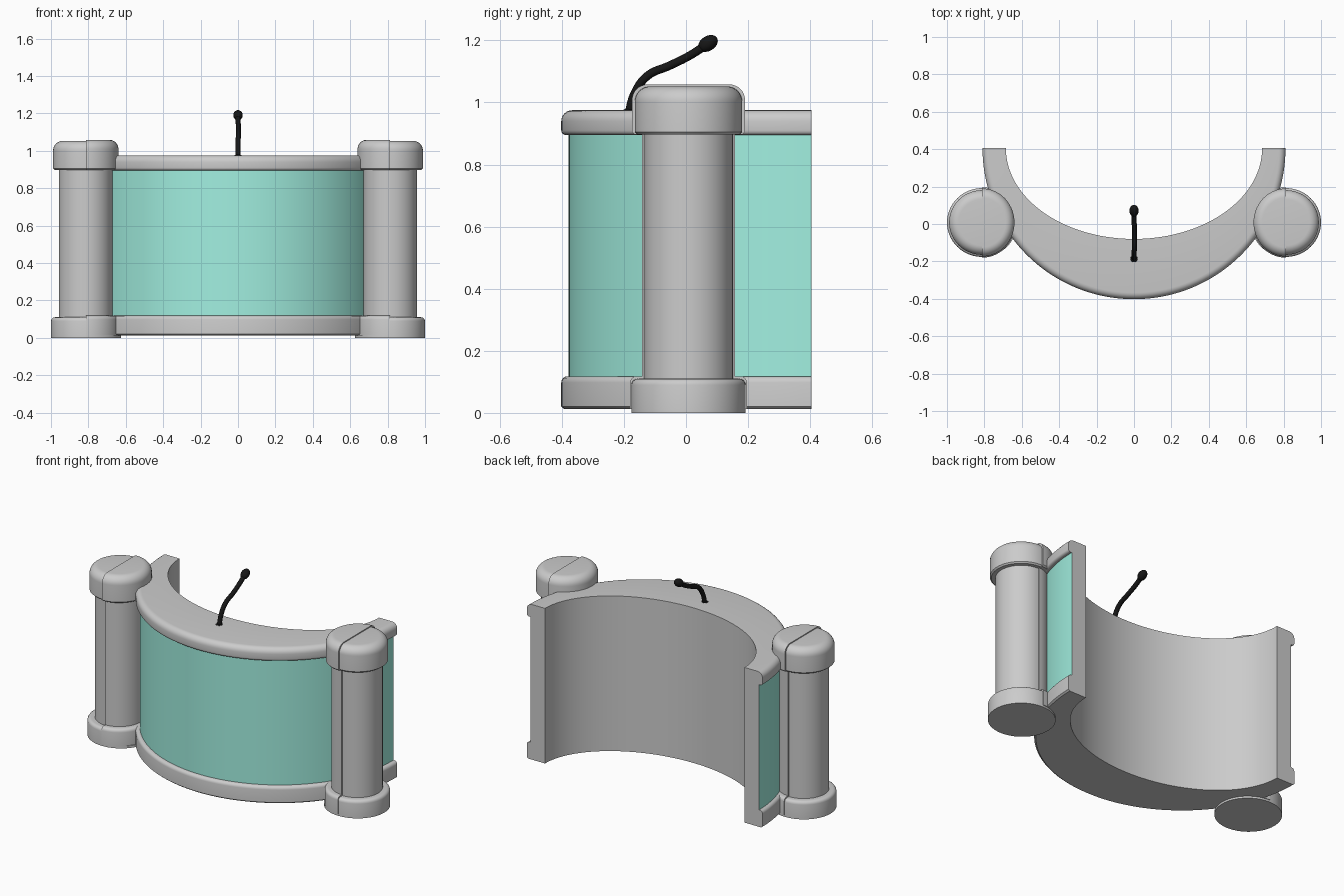
import bpy, bmesh, math
from mathutils import Vector

if "Cube" in bpy.data.objects:
    bpy.data.objects.remove(bpy.data.objects["Cube"])


def material(name, color):
    m = bpy.data.materials.new(name)
    m.diffuse_color = color
    m.use_nodes = True
    m.node_tree.nodes["Principled BSDF"].inputs["Base Color"].default_value = m.diffuse_color
    return m


teal = material("teal_panel", (0.36, 0.87, 0.75, 1))
black = material("black_plastic", (0.008, 0.008, 0.008, 1))
grey = material("grey_plain", (0.8, 0.8, 0.8, 1))


def finish(name, bm, mats=()):
    bmesh.ops.remove_doubles(bm, verts=bm.verts, dist=1e-5)
    bmesh.ops.recalc_face_normals(bm, faces=bm.faces)
    me = bpy.data.meshes.new(name)
    bm.to_mesh(me)
    bm.free()
    ob = bpy.data.objects.new(name, me)
    bpy.context.collection.objects.link(ob)
    for m in mats:
        me.materials.append(m)
    bpy.ops.object.select_all(action='DESELECT')
    ob.select_set(True)
    bpy.context.view_layer.objects.active = ob
    bpy.ops.object.shade_smooth_by_angle(angle=math.radians(35))
    return ob


def arc(r, z, rad, a0, a1, n=6):
    """Profile points of a rounded corner centred at (r, z)."""
    return [(r + rad * math.cos(math.radians(a0 + (a1 - a0) * i / n)),
             z + rad * math.sin(math.radians(a0 + (a1 - a0) * i / n))) for i in range(n + 1)]


# Curved counter: outer trims, recessed panel, thick top and elliptical inner wall
outer = (arc(-0.035, 0.94, 0.035, 90, 0) + arc(-0.015, 0.91, 0.015, 0, -90, 4)
         + [(-0.024, 0.895), (-0.024, 0.118)]
         + arc(-0.02, 0.098, 0.02, 90, 0, 4) + [(0, 0.02), (-0.01, 0.012)])
panel_index = outer.index((-0.024, 0.895))
bm = bmesh.new()
rings = []
N = 72
for i in range(N + 1):
    t = math.pi + math.pi * i / N
    c, s = math.cos(t), math.sin(t)
    ring = [bm.verts.new(((0.81 + d) * c, 0.405 + (0.807 + d) * s, z)) for d, z in outer]
    ring += [bm.verts.new((0.685 * c, 0.405 + 0.485 * s, z)) for z in (0.012, 0.975)]
    rings.append(ring)
for a, b in zip(rings, rings[1:]):
    for k in range(len(a)):
        j = (k + 1) % len(a)
        f = bm.faces.new((a[k], a[j], b[j], b[k]))
        f.material_index = 1 if k == panel_index else 0
bm.faces.new(rings[0])
bm.faces.new(rings[-1])
finish("curved_counter", bm, (grey, teal))


# Columns: each is two half turnings that meet along a seam
def half_turning(name, profile, cx, cy, direction, sx=1.0, n=28):
    bm = bmesh.new()
    rows = []
    for i in range(n + 1):
        a = -math.pi / 2 + math.pi * i / n
        rows.append([bm.verts.new((cx + direction * sx * r * math.cos(a),
                                   cy + r * math.sin(a), z)) for r, z in profile])
    for a, b in zip(rows, rows[1:]):
        for k in range(len(profile) - 1):
            bm.faces.new((a[k], a[k + 1], b[k + 1], b[k]))
    bm.faces.new(rows[0] + rows[-1][::-1])
    return finish(name, bm)


def column_profile(base, shaft, cap, z0, zb, top, rad):
    return ([(0, z0), (base, z0)] + arc(base - 0.02, zb - 0.02, 0.02, 0, 90, 4)
            + [(shaft, zb), (shaft, 0.897), (cap - 0.008, 0.897), (cap, 0.905)]
            + arc(cap - rad, top - rad, rad, 0, 90, 8) + [(0, top)])


outer_half = column_profile(0.184, 0.143, 0.173, 0.0, 0.11, 1.052, 0.05)
inner_half = column_profile(0.188, 0.15, 0.182, 0.012, 0.118, 1.058, 0.05)
for side, label in ((-1, "left"), (1, "right")):
    half_turning(label + "_column_outer_half", outer_half, side * 0.812, 0.008, side, 1.02)
    half_turning(label + "_column_inner_half", inner_half, side * 0.812, 0.008, -side, 0.95)
    # Thin foot under the inner half
    half_turning(label + "_foot", [(0, 0), (0.184, 0), (0.184, 0.014), (0, 0.014)],
                 side * 0.812, 0.008, -side, 1.02)

# Gooseneck microphone stem
cu = bpy.data.curves.new("stem_path", 'CURVE')
cu.dimensions = '3D'
cu.bevel_depth = 0.0135
cu.bevel_resolution = 4
cu.use_fill_caps = True
path = [(0, -0.185, 0.965), (0, -0.165, 1.03), (0.002, -0.125, 1.085), (0.003, -0.05, 1.12),
        (0.001, 0.01, 1.15), (0, 0.065, 1.185)]
sp = cu.splines.new('BEZIER')
sp.bezier_points.add(len(path) - 1)
for p, co in zip(sp.bezier_points, path):
    p.co = co
    p.handle_left_type = p.handle_right_type = 'AUTO'
cu.materials.append(black)
stem = bpy.data.objects.new("microphone_stem", cu)
bpy.context.collection.objects.link(stem)


# Microphone head and its small mounting collar
def ball(name, loc, scale, tilt=0):
    bpy.ops.mesh.primitive_uv_sphere_add(segments=24, ring_count=14, radius=1,
                                         location=loc, rotation=(tilt, 0, 0))
    ob = bpy.context.object
    ob.name = name
    ob.scale = scale
    ob.data.materials.append(black)
    bpy.ops.object.shade_smooth()


ball("microphone_head", (0, 0.071, 1.19), (0.025, 0.034, 0.024), math.radians(32))
ball("microphone_collar", (0, -0.185, 0.972), (0.021, 0.021, 0.008))
